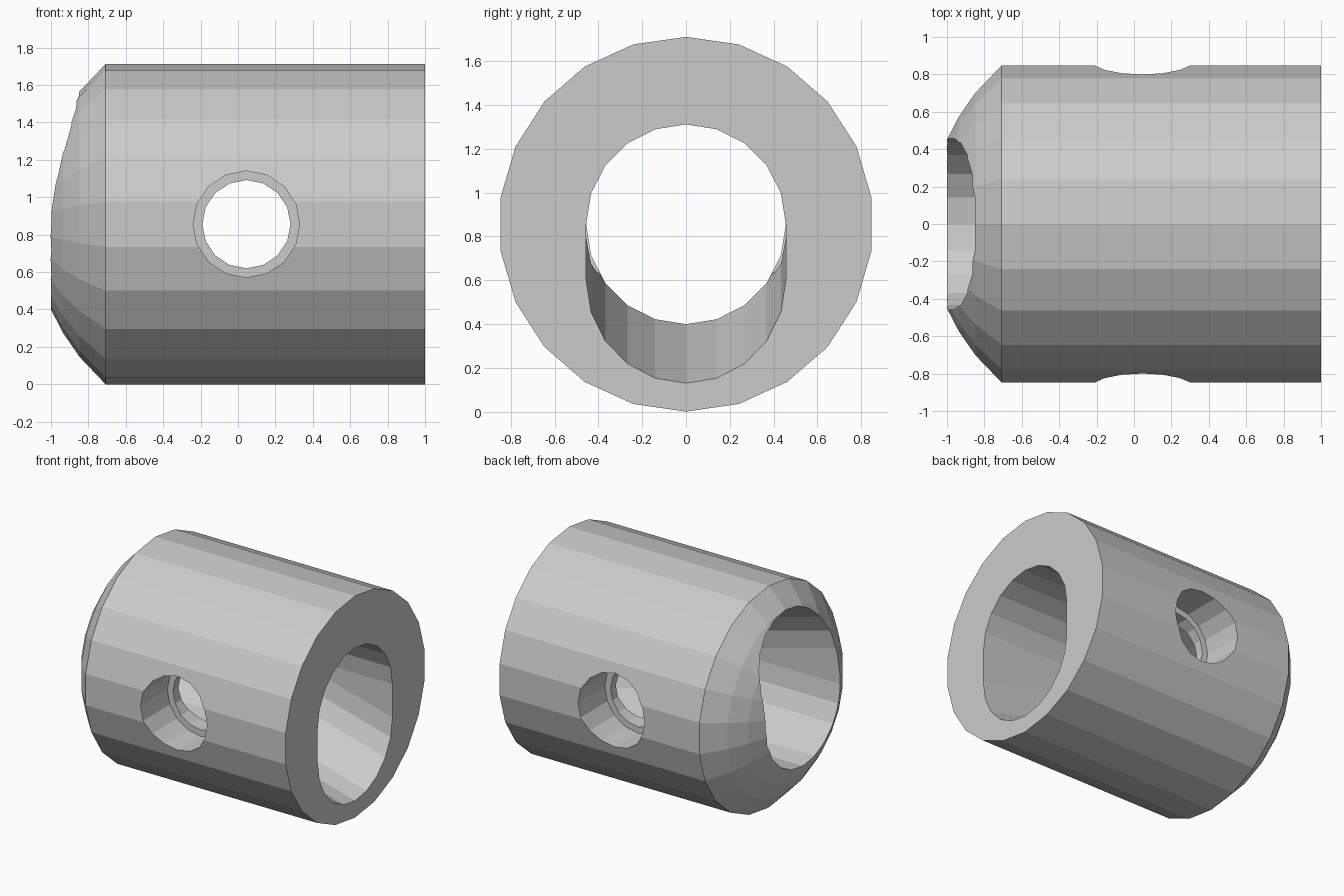
import bpy, bmesh
from math import sin, cos, pi, tan, radians, sqrt

if "Cube" in bpy.data.objects:
    bpy.data.objects.remove(bpy.data.objects["Cube"])

R, BORE, ZC = 0.856, 0.456, 0.856      # outer radius, bore radius, axis height
PX, DOME, TILT = 0.045, 1.14, radians(15)   # pivot position, dome radius, swing angle


def loft(name, rings):
    """Closed solid through a list of equal-length rings of points."""
    bm = bmesh.new()
    vs = [[bm.verts.new(p) for p in ring] for ring in rings]
    n = len(rings[0])
    for a, b in zip(vs, vs[1:]):
        for i in range(n):
            j = (i + 1) % n
            bm.faces.new((a[i], a[j], b[j], b[i]))
    bm.faces.new(vs[0])
    bm.faces.new(vs[-1])
    bmesh.ops.recalc_face_normals(bm, faces=bm.faces)
    me = bpy.data.meshes.new(name)
    bm.to_mesh(me)
    bm.free()
    ob = bpy.data.objects.new(name, me)
    bpy.context.collection.objects.link(ob)
    return ob


def round_x(x, r, n=22):
    return [(x, r * sin(2 * pi * i / n), ZC + r * cos(2 * pi * i / n)) for i in range(n)]


def round_y(y, r, n=16):
    return [(PX + r * sin(2 * pi * i / n), y, ZC + r * cos(2 * pi * i / n)) for i in range(n)]


def slot(x, n=11):
    """Bore section: a circle at the pivot, stretched down to the right and up to the left."""
    d = x - PX
    ell = BORE / cos(TILT)
    up, up_r = (-d * tan(TILT), ell) if d < 0 else (0, BORE)
    low, low_r = (-d * tan(TILT), ell) if d > 0 else (0, BORE)
    pts = []
    for i in range(n):
        a = pi * i / (n - 1)
        pts.append((x, BORE * cos(a), ZC + up + up_r * sin(a)))
    for i in range(n):
        a = pi + pi * i / (n - 1)
        pts.append((x, BORE * cos(a) * 0.9999, ZC + low + low_r * sin(a) - 0.0005))
    return pts


def cut(target, cutter):
    mod = target.modifiers.new("cut", 'BOOLEAN')
    mod.operation = 'DIFFERENCE'
    mod.solver = 'EXACT'
    mod.object = cutter
    bpy.context.view_layer.objects.active = target
    bpy.ops.object.modifier_apply(modifier=mod.name)
    bpy.data.objects.remove(cutter)


# sleeve with a spherical left end
dome = [round_x(PX - sqrt(DOME ** 2 - r * r), r) for r in (0.2, 0.455, 0.58, 0.71, R)]
sleeve = loft("swivel_sleeve", dome + [round_x(1.0, R)])

# flared bore
cut(sleeve, loft("bore_cutter", [slot(-1.25), slot(PX), slot(1.15)]))

# stepped pin holes, front and back
for s in (-1, 1):
    cut(sleeve, loft("pin_recess_cutter", [round_y(s * 0.52, 0.285), round_y(s * 1.0, 0.285)]))
cut(sleeve, loft("pin_hole_cutter", [round_y(-1.1, 0.236), round_y(1.1, 0.236)]))
